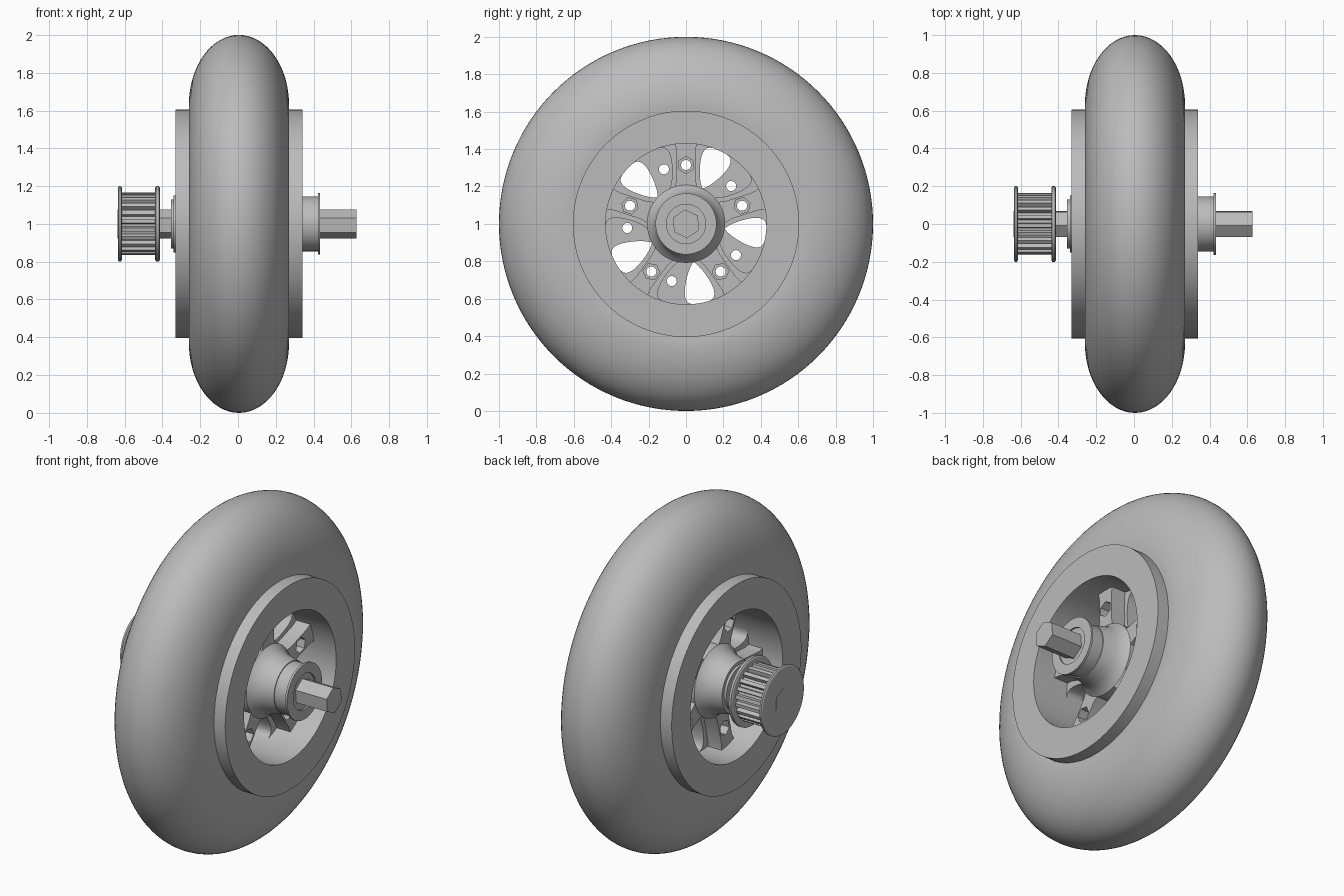
import bpy, bmesh, math
from mathutils import Matrix, Vector

if "Cube" in bpy.data.objects:
    bpy.data.objects.remove(bpy.data.objects["Cube"])

grey = bpy.data.materials.new("plain grey")
grey.use_nodes = True
COLOUR = (0.5, 0.5, 0.5, 1)
grey.diffuse_color = COLOUR
grey.node_tree.nodes["Principled BSDF"].inputs["Base Color"].default_value = COLOUR

# Local z runs along the axle, local x and y become world y and z
AXLE = Matrix(((0, 0, 1, 0), (1, 0, 0, 0), (0, 1, 0, 1), (0, 0, 0, 1)))


def finish(name, mesh, angle=30):
    mesh.name = name
    for p in mesh.polygons:
        p.use_smooth = True
    mesh.set_sharp_from_angle(angle=math.radians(angle))
    mesh.materials.clear()
    mesh.materials.append(grey)
    ob = bpy.data.objects.new(name, mesh)
    bpy.context.collection.objects.link(ob)
    return ob


def lathe(name, profile, closed=True, steps=96):
    """Spin (x, radius) points about the axle."""
    bm = bmesh.new()
    vs = [bm.verts.new((r, 0, x)) for x, r in profile]
    pairs = list(zip(vs, vs[1:])) + ([(vs[-1], vs[0])] if closed else [])
    edges = [bm.edges.new(p) for p in pairs]
    bmesh.ops.spin(bm, geom=vs + edges, axis=(0, 0, 1), cent=(0, 0, 0),
                   angle=math.tau, steps=steps, use_duplicate=False)
    bmesh.ops.remove_doubles(bm, verts=bm.verts, dist=1e-5)
    bmesh.ops.recalc_face_normals(bm, faces=bm.faces)
    bm.transform(AXLE)
    mesh = bpy.data.meshes.new(name)
    bm.to_mesh(mesh)
    bm.free()
    return finish(name, mesh)


def plate(name, loops, x0, x1):
    """Extrude a flat outline with holes from x0 to x1."""
    curve = bpy.data.curves.new(name, "CURVE")
    curve.dimensions = "2D"
    curve.fill_mode = "BOTH"
    curve.extrude = abs(x1 - x0) / 2
    for loop in loops:
        s = curve.splines.new("POLY")
        s.points.add(len(loop) - 1)
        for pt, co in zip(s.points, loop):
            pt.co = (co[0], co[1], 0, 1)
        s.use_cyclic_u = True
    tmp = bpy.data.objects.new(name + "_outline", curve)
    bpy.context.collection.objects.link(tmp)
    graph = bpy.context.evaluated_depsgraph_get()
    mesh = bpy.data.meshes.new_from_object(tmp.evaluated_get(graph))
    bpy.data.objects.remove(tmp)
    bm = bmesh.new()
    bm.from_mesh(mesh)
    bmesh.ops.remove_doubles(bm, verts=bm.verts, dist=1e-5)
    bmesh.ops.recalc_face_normals(bm, faces=bm.faces)
    bm.transform(Matrix.Translation(((x0 + x1) / 2, 0, 0)) @ AXLE)
    bm.to_mesh(mesh)
    bm.free()
    return finish(name, mesh)


def polar(r, deg):
    a = math.radians(deg)
    return Vector((r * math.cos(a), r * math.sin(a)))


def ring(r, n, turn=0, centre=Vector((0, 0))):
    return [centre + polar(r, turn + 360 * i / n) for i in range(n)]


def rounded(pts, passes=3):
    """Cut corners repeatedly to round a polygon."""
    for _ in range(passes):
        pts = [p.lerp(q, t) for p, q in zip(pts, pts[1:] + pts[:1])
               for t in (0.25, 0.75)]
    return pts


# Tyre: half ellipse section seated in the rim
tyre = [(0.005 - 0.265 * math.cos(math.pi * i / 32),
         0.63 + 0.37 * math.sin(math.pi * i / 32)) for i in range(33)]
lathe("tyre", [(-0.25, 0.55)] + tyre + [(0.26, 0.55)], steps=128)

# Rim ring
lathe("rim", [(-0.33, 0.43), (-0.33, 0.605), (0.34, 0.605), (0.34, 0.43)], steps=128)

# Hub with flared ends
flare = [(0.34, 0.15), (0.3, 0.158), (0.26, 0.168), (0.225, 0.183), (0.2, 0.208)]
lathe("hub", [(0.34, 0)] + flare + [(-x, r) for x, r in reversed(flare)] + [(-0.34, 0)],
      closed=False)

# Two wheel halves: windowed web plus raised spokes with hexagonal pockets
WINDOW = ((0.2, -16), (0.425, -25), (0.44, -10), (0.44, 10), (0.425, 25), (0.2, 16))
for side, label, start in ((1, "left", 90), (-1, "right", 112)):
    angles = [start + 72 * k for k in range(5)]
    web = [ring(0.436, 96), ring(0.14, 48)]
    for a in angles:
        web.append(rounded([polar(r, a + 36 + d) for r, d in WINDOW]))
        web.append(ring(0.027, 20, 0, polar(0.315, a)))
    plate(label + "_web", web, side * 0.005, side * 0.11)
    for a in angles:
        out, across = polar(1, a), polar(1, a + 90)
        bar = [out * r + across * w for r, w in
               ((0.17, -0.065), (0.24, -0.05), (0.39, -0.05), (0.435, -0.06),
                (0.435, 0.06), (0.39, 0.05), (0.24, 0.05), (0.17, 0.065))]
        plate(label + "_spoke", [bar, ring(0.045, 6, a, polar(0.315, a))],
              side * 0.11, side * 0.2)

# Bearings
lathe("left_bearing", [(0.335, 0), (0.335, 0.145), (0.422, 0.145), (0.422, 0.163),
                       (0.435, 0.163), (0.435, 0.105), (0.425, 0.105), (0.425, 0)],
      closed=False)
lathe("right_bearing", [(-0.335, 0), (-0.335, 0.13), (-0.355, 0.13), (-0.355, 0)],
      closed=False)

# Hexagonal axle
plate("axle", [ring(0.077, 6, 95)], -0.638, 0.628)

# Toothed pulley between two flanges
TEETH = 22
teeth = []
for i in range(TEETH):
    for r, f in ((0.143, 0), (0.143, 0.35), (0.165, 0.45), (0.165, 0.9)):
        teeth.append(polar(r, (i + f) * 360 / TEETH))
plate("pulley_teeth", [teeth], -0.62, -0.43)
for name, x0, x1 in (("outer_flange", -0.635, -0.615), ("inner_flange", -0.438, -0.414)):
    lathe(name, [(x0, 0), (x0, 0.192), (x0 + 0.005, 0.2), (x1 - 0.005, 0.2),
                 (x1, 0.192), (x1, 0)], closed=False)
